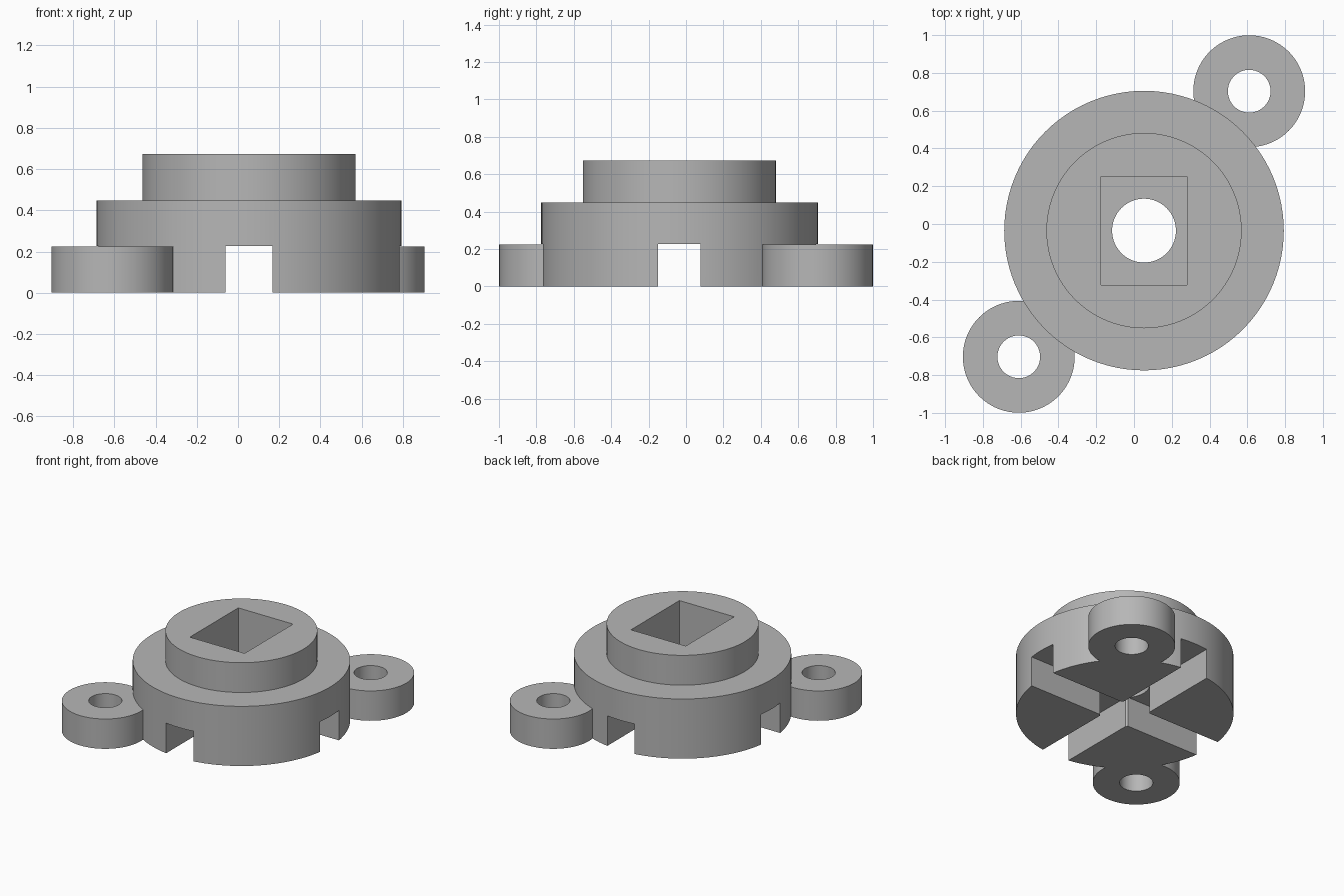
import bpy
import math

cube = bpy.data.objects.get("Cube")
if cube:
    bpy.data.objects.remove(cube, do_unlink=True)

CX, CY = 0.053, -0.035      # axis of the stepped body
STEP = 0.224                # height of each tier
EAR_X, EAR_Y = 0.61, 0.703  # mounting ear centre, repeated on the opposite side
SLOT = 0.227
OVER = 0.1                  # cutter overshoot

grey = bpy.data.materials.new("plain grey")
grey.use_nodes = True
tone = (0.47, 0.47, 0.47, 1)
grey.diffuse_color = tone
grey.node_tree.nodes["Principled BSDF"].inputs["Base Color"].default_value = tone


def cylinder(name, x, y, radius, z0, z1):
    bpy.ops.mesh.primitive_cylinder_add(
        vertices=96, radius=radius, depth=z1 - z0, location=(x, y, (z0 + z1) / 2))
    obj = bpy.context.object
    obj.name = name
    obj.data.materials.append(grey)
    return obj


def box(name, width, length, z0, z1):
    bpy.ops.mesh.primitive_cube_add(size=1, location=(CX, CY, (z0 + z1) / 2))
    obj = bpy.context.object
    obj.name = name
    obj.scale = (width, length, z1 - z0)
    bpy.ops.object.transform_apply(location=False, rotation=False, scale=True)
    obj.data.materials.append(grey)
    return obj


def combine(target, tool, operation):
    tool.hide_render = True
    mod = target.modifiers.new(operation.lower(), "BOOLEAN")
    mod.operation = operation
    mod.solver = "EXACT"
    mod.object = tool
    bpy.context.view_layer.objects.active = target
    bpy.ops.object.modifier_apply(modifier=mod.name)
    bpy.data.objects.remove(tool, do_unlink=True)


# Stepped round body
body = cylinder("coupling_body", CX, CY, 0.74, 0, 2 * STEP)
combine(body, cylinder("upper_collar", CX, CY, 0.517, STEP, 3 * STEP), "UNION")

# Two mounting ears with bolt holes
for side in (-1, 1):
    x, y = side * EAR_X, side * EAR_Y
    combine(body, cylinder("mounting_ear", x, y, 0.296, 0, STEP), "UNION")
    combine(body, cylinder("bolt_hole", x, y, 0.113, -OVER, STEP + OVER), "DIFFERENCE")

# Crossed slots underneath
for width, length in ((SLOT, 2), (2, SLOT)):
    combine(body, box("slot", width, length, -OVER, STEP + 0.002), "DIFFERENCE")

# Rectangular pocket from above and round bore through its floor
combine(body, box("pocket", 0.455, 0.575, 0.29, 3 * STEP + OVER), "DIFFERENCE")
combine(body, cylinder("bore", CX, CY, 0.169, -OVER, 3 * STEP), "DIFFERENCE")

# Smooth curved walls with crisp edges
bpy.ops.object.select_all(action="DESELECT")
body.select_set(True)
bpy.context.view_layer.objects.active = body
bpy.ops.object.shade_smooth_by_angle(angle=math.radians(30))
